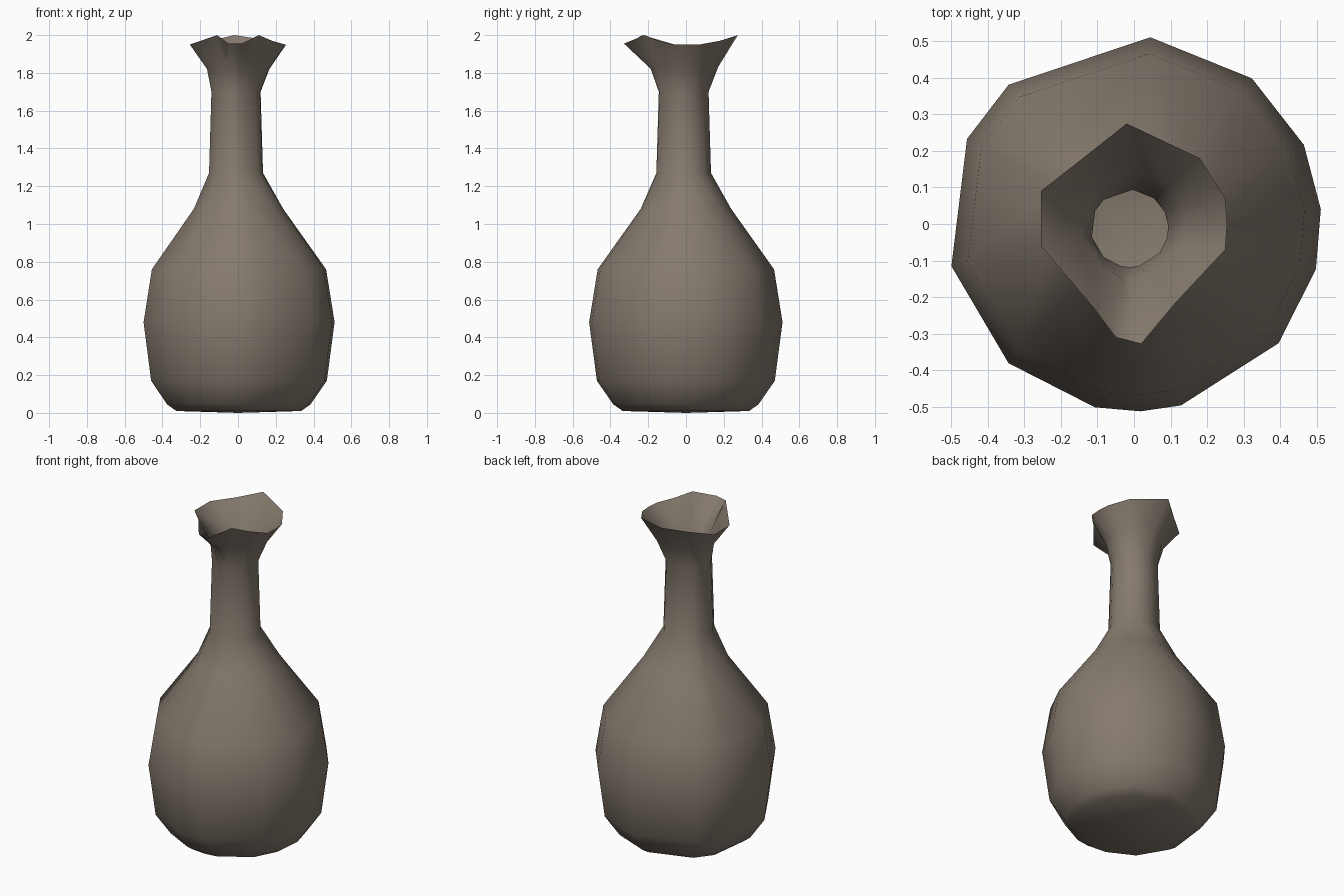
import bpy, bmesh, math

if "Cube" in bpy.data.objects:
    bpy.data.objects.remove(bpy.data.objects["Cube"])

# Column directions (degrees) and the wavy rim point each one ends at
angles = [85, 51, 25, 4.5, -14, -39.5, -75.5, -88, -102, -132, -167, 153, 132]
rim = [(-.02, .275, 2.0), (.18, .18, 1.97), (.25, .07, 1.95), (.255, 0, 1.95),
       (.25, -.07, 1.95), (.18, -.145, 1.97), (.11, -.22, 2.0), (.02, -.328, 1.955),
       (-.05, -.31, 1.955), (-.11, -.23, 2.0), (-.255, -.06, 1.95),
       (-.255, .09, 1.95), (-.14, .18, 1.97)]

# Radius, height profiles for the outside and the hollow inside
outer = [(.335, .01), (.385, .045), (.472, .17), (.513, .48), (.468, .76),
         (.24, 1.08), (.145, 1.27), (.132, 1.7)]
inner = [(.106, 1.7), (.108, 1.3), (.21, 1.07), (.43, .76), (.475, .48),
         (.43, .18), (.32, .05)]

bm = bmesh.new()


def ring(r, z):
    off = -.012 if z > 1.2 else 0      # the neck leans slightly off centre
    return [bm.verts.new((r * math.cos(math.radians(a)) + off,
                          r * math.sin(math.radians(a)) + off, z)) for a in angles]


def flare(r, z, t):
    # ring between the neck and the wavy rim
    out = []
    for a, p in zip(angles, rim):
        x, y = r * math.cos(math.radians(a)), r * math.sin(math.radians(a))
        out.append(bm.verts.new((x + (p[0] - x) * t, y + (p[1] - y) * t,
                                 z + (p[2] - z) * t)))
    return out


rings = [ring(r, z) for r, z in outer]
rings.append(flare(.132, 1.77, .28))
rings.append([bm.verts.new(p) for p in rim])
rings.append(flare(.106, 1.78, .25))
rings += [ring(r, z) for r, z in inner]

# Skin the rings, then close the base and the inside floor
n = len(angles)
for a, b in zip(rings, rings[1:]):
    for i in range(n):
        j = (i + 1) % n
        bm.faces.new((a[i], a[j], b[j], b[i]))
for loop, z in ((rings[0], 0), (rings[-1], .05)):
    c = bm.verts.new((0, 0, z))
    for i in range(n):
        bm.faces.new((loop[i], loop[(i + 1) % n], c))
bmesh.ops.recalc_face_normals(bm, faces=bm.faces)

mesh = bpy.data.meshes.new("vase")
bm.to_mesh(mesh)
bm.free()
vase = bpy.data.objects.new("vase", mesh)
bpy.context.collection.objects.link(vase)

# Brown-grey clay
clay = bpy.data.materials.new("clay")
clay.diffuse_color = (.235, .195, .155, 1)
clay.use_nodes = True
clay.node_tree.nodes["Principled BSDF"].inputs["Base Color"].default_value = clay.diffuse_color
mesh.materials.append(clay)

bpy.context.view_layer.objects.active = vase
vase.select_set(True)
bpy.ops.object.shade_smooth_by_angle(angle=math.radians(60))
